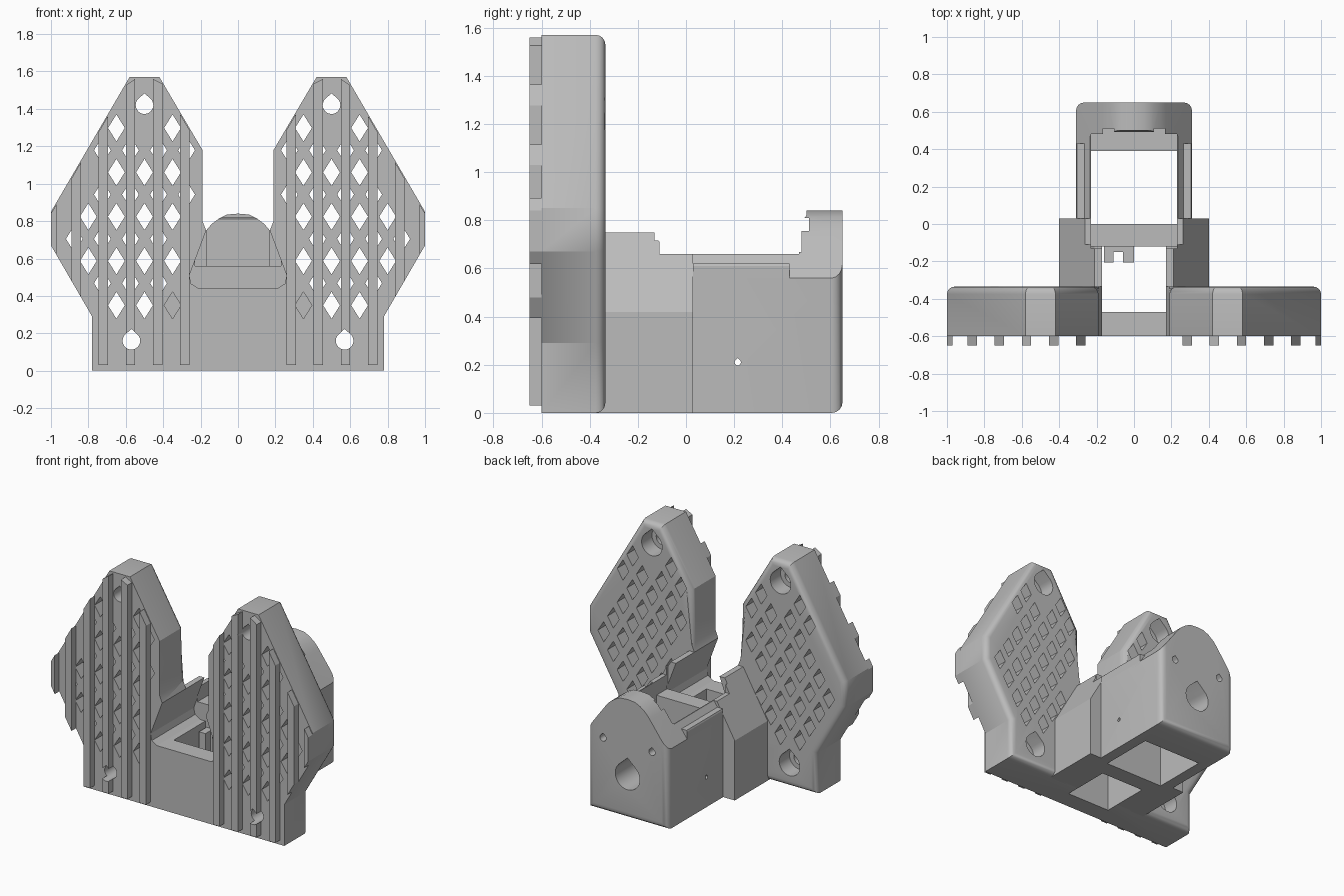
import bpy, bmesh, math

cube = bpy.data.objects.get("Cube")
if cube:
    bpy.data.objects.remove(cube, do_unlink=True)

GREY = (0.5, 0.5, 0.5, 1)
mat = bpy.data.materials.new("plain grey")
mat.use_nodes = True
mat.diffuse_color = GREY
mat.node_tree.nodes["Principled BSDF"].inputs["Base Color"].default_value = GREY


def prisms(name, outlines, lo, hi, axis="y", bevel=None, width=0.04):
    """Extrude outlines along y (points x,z) or along x (points y,z)."""
    bm = bmesh.new()
    for pts in outlines:
        rings = []
        for d in (lo, hi):
            rings.append([bm.verts.new((a, d, b) if axis == "y" else (d, a, b)) for a, b in pts])
        bm.faces.new(rings[0])
        bm.faces.new(rings[1][::-1])
        n = len(pts)
        for i in range(n):
            j = (i + 1) % n
            bm.faces.new((rings[0][j], rings[0][i], rings[1][i], rings[1][j]))
    bmesh.ops.recalc_face_normals(bm, faces=bm.faces)
    if bevel:
        edges = [e for e in bm.edges if all(bevel(v.co) for v in e.verts)]
        bmesh.ops.bevel(bm, geom=edges, offset=width, segments=4, profile=0.5, affect="EDGES")
    mesh = bpy.data.meshes.new(name)
    bm.to_mesh(mesh)
    bm.free()
    mesh.materials.append(mat)
    ob = bpy.data.objects.new(name, mesh)
    bpy.context.scene.collection.objects.link(ob)
    return ob


def rect(a0, a1, b0, b1):
    return [(a0, b0), (a1, b0), (a1, b1), (a0, b1)]


def sym(half):
    return half + [(-x, z) for x, z in reversed(half) if x > 0]


def both(outlines):
    return outlines + [[(-x, z) for x, z in reversed(o)] for o in outlines]


def teardrop(cx, cz, r):
    pts = []
    for i in range(25):
        a = math.radians(135 + 270 * i / 24)
        pts.append((cx + r * math.cos(a), cz + r * math.sin(a)))
    return pts + [(cx, cz + r * 1.35)]


def cut(ob, cutters):
    for c in cutters:
        m = ob.modifiers.new("cut", "BOOLEAN")
        m.operation, m.solver, m.object = "DIFFERENCE", "EXACT", c
        c.hide_render = True
        bpy.context.view_layer.objects.active = ob
        bpy.ops.object.modifier_apply(modifier=m.name)


def top(x):
    if x < 0.42:
        return 1.57 - (0.42 - x) * 1.7
    return 1.57 - max(0, x - 0.58) * 1.714


def bottom(x):
    return 0.29 + (x - 0.78) * 1.727 if x > 0.78 else 0.0


# Front plate with two tall wings
wing = sym([(0.21, 0.44), (0.25, 0.465), (0.26, 0.51), (0.17, 0.75), (0.19, 0.80), (0.19, 1.18),
            (0.42, 1.57), (0.58, 1.57), (1.0, 0.85), (1.0, 0.67), (0.78, 0.29), (0.78, 0.0)])
plate = prisms("wing_plate", [wing], -0.60, -0.335, bevel=lambda v: v.y > -0.4 and (
    (abs(v.x) > 0.185 and v.z > 0.79) or abs(v.x) > 0.7 or (abs(v.x) > 0.4 and v.z > 1.2)))

# Diamond lattice cutters
screws = [(0.50, 1.42), (0.57, 0.16)]
diamonds = []
for j in range(-3, 6):
    x = 0.50 + 0.075 * j
    for k in range(7):
        z = 0.35 + 0.237 * k + (0.118 if j % 2 else 0)
        clear = all(math.hypot(x - a, z - b) > 0.16 for a, b in screws)
        inside = bottom(x) + 0.14 < z < top(x) - 0.14
        if clear and inside and (x > 0.33 or z > 0.78):
            diamonds.append([(x - 0.045, z), (x, z - 0.072), (x + 0.045, z), (x, z + 0.072)])
lattice = prisms("lattice_cutter", both(diamonds), -0.7, -0.3)
bolts = prisms("bolt_cutter", both([teardrop(a, b, 0.047) for a, b in screws]), -0.7, -0.3)
bores = prisms("bore_cutter", both([teardrop(a, b, 0.08) for a, b in screws]), -0.45, -0.3)

# Hollow space cutters
tunnel = prisms("tunnel_cutter", [sym([(0.21, 0.44), (0.25, 0.465), (0.26, 0.51), (0.17, 0.75),
                                       (0.17, 0.9)])], -0.7, -0.12)
front_well = prisms("front_well_cutter", [rect(-0.17, 0.17, -0.1, 0.6)], -0.47, -0.12)
rear_well = prisms("rear_well_cutter", [rect(-0.23, 0.23, -0.1, 1.0)], 0.0, 0.39)
cavity = prisms("cavity_cutter", [rect(-0.23, 0.23, 0.56, 1.0)], -0.13, 0.48)
notch = prisms("notch_cutter", [rect(-0.165, 0.165, 0.56, 0.81)], 0.45, 0.51)
saddle = prisms("saddle_cutter", [[(-0.11, 0.66), (0.47, 0.66), (0.47, 0.78), (0.50, 0.82), (0.50, 1.0),
                                   (-0.13, 1.0), (-0.13, 0.73), (-0.11, 0.71)]], -1, 1, axis="x")
cut(plate, [lattice, bolts, bores, front_well])

# Vertical ribs on the front of the wings
ribs = []
for i in range(6):
    a = 0.26 + 0.145 * i
    b = min(a + 0.05, 1.0)
    if i == 5:
        a = 0.97
    low = [max(bottom(v), 0.03) for v in (a, b)]
    high = [top(v) - 0.01 for v in (a, b)]
    ribs.append([(a, low[0]), (b, low[1]), (b, high[1]), (a, high[0])])
rib_ob = prisms("front_ribs", both(ribs), -0.65, -0.598)
cut(rib_ob, [bolts])

# Gabled middle body joining the plate to the rear box
body = prisms("middle_body", [sym([(0.21, 0.75), (0.40, 0.42), (0.40, 0.0)])], -0.385, 0.03)
cut(body, [tunnel, front_well, rear_well, cavity, saddle])

# Rear box with a domed back wall
dome = sym([(0.0, 0.84), (0.06, 0.835), (0.10, 0.815), (0.14, 0.785), (0.17, 0.75),
            (0.31, 0.56), (0.31, 0.0)])
rear = prisms("rear_box", [dome], 0.025, 0.65, bevel=lambda v: v.y > 0.6 and v.z < 0.6, width=0.045)
socket = prisms("socket_cutter", [teardrop(0, 0.30, 0.095)], 0.3, 0.8)
pins = prisms("pin_cutter", both([teardrop(0.19, 0.52, 0.024)]), 0.3, 0.8)
side_hole = prisms("side_hole_cutter", [teardrop(0.215, 0.21, 0.013)], -1, 1, axis="x")
cut(rear, [rear_well, cavity, saddle, notch, socket, pins, side_hole])

# Raised cheeks on both sides of the rear box
cheeks = prisms("side_cheeks", both([[(0.235, 0.62), (0.306, 0.62), (0.31, 0.61), (0.31, 0.54),
                                      (0.30, 0.54)]]), 0.03, 0.43)

# Small cable hook on the divider
hook = prisms("cable_hook", [rect(-0.16, -0.11, 0.2, 0.4), rect(-0.06, 0.0, 0.2, 0.4)], -0.205, -0.11)
bridge = prisms("hook_bridge", [rect(-0.16, 0.0, 0.2, 0.4)], -0.15, -0.11)

for c in (lattice, bolts, bores, tunnel, front_well, rear_well, cavity, notch, saddle, socket, pins, side_hole):
    bpy.data.objects.remove(c, do_unlink=True)

for ob in (plate, rear):
    bpy.ops.object.select_all(action="DESELECT")
    ob.select_set(True)
    bpy.context.view_layer.objects.active = ob
    bpy.ops.object.shade_smooth_by_angle(angle=math.radians(30))
